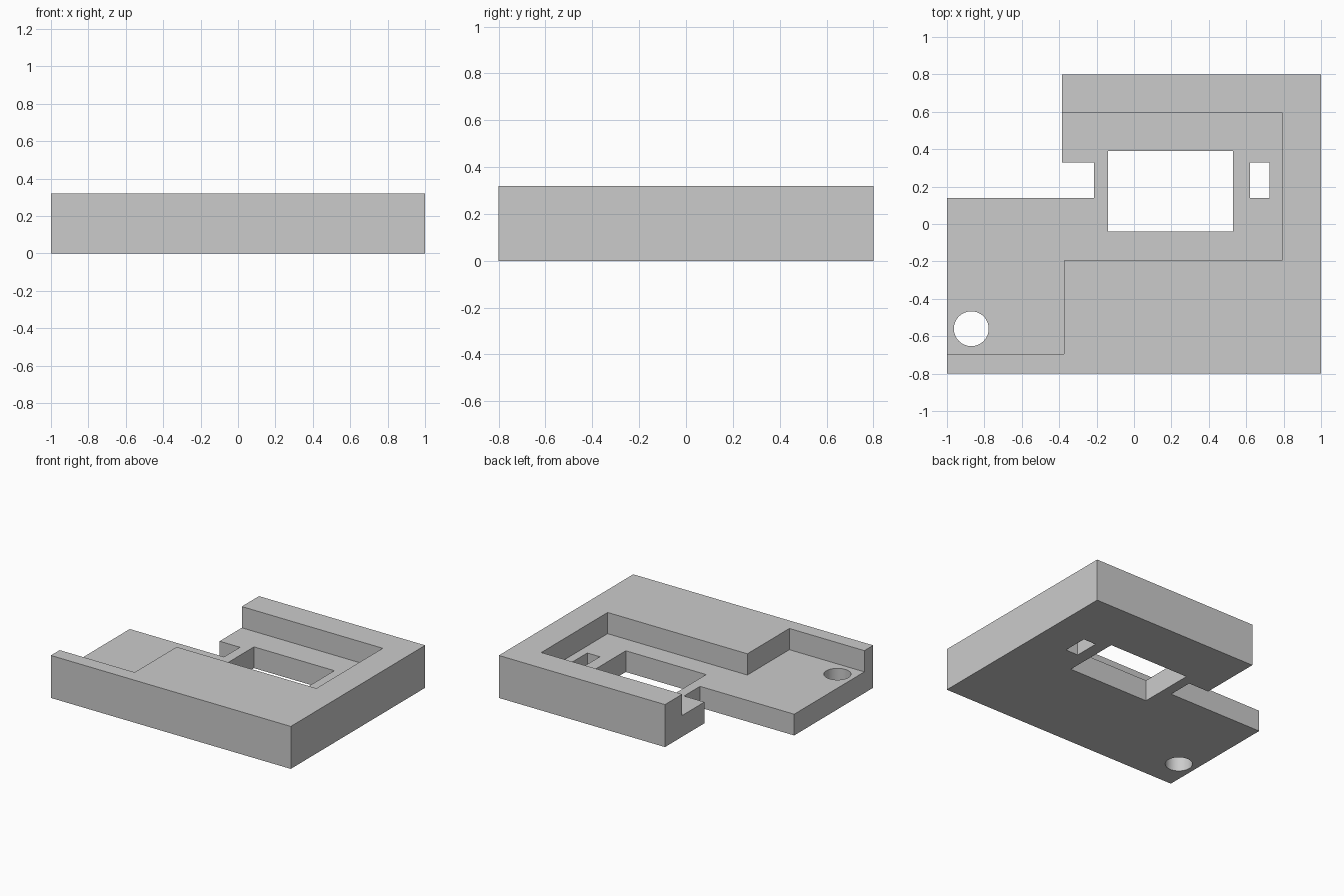
import bpy
import bmesh
from math import radians

cube = bpy.data.objects.get("Cube")
if cube:
    bpy.data.objects.remove(cube, do_unlink=True)

HEIGHT, FLOOR = 0.32, 0.16

grey = bpy.data.materials.new("light_grey")
grey.use_nodes = True
grey.diffuse_color = (0.6, 0.6, 0.6, 1)
grey.node_tree.nodes["Principled BSDF"].inputs["Base Color"].default_value = (0.6, 0.6, 0.6, 1)


def link(name, bm):
    bmesh.ops.recalc_face_normals(bm, faces=bm.faces)
    mesh = bpy.data.meshes.new(name)
    bm.to_mesh(mesh)
    bm.free()
    mesh.materials.append(grey)
    obj = bpy.data.objects.new(name, mesh)
    bpy.context.scene.collection.objects.link(obj)
    return obj


def prism(name, outline, z0, z1):
    """Extrude a flat outline from z0 up to z1."""
    bm = bmesh.new()
    face = bm.faces.new([bm.verts.new((x, y, z0)) for x, y in outline])
    new = bmesh.ops.extrude_face_region(bm, geom=[face])["geom"]
    top = [v for v in new if isinstance(v, bmesh.types.BMVert)]
    bmesh.ops.translate(bm, verts=top, vec=(0, 0, z1 - z0))
    return link(name, bm)


def box(name, x0, x1, y0, y1):
    return prism(name, [(x0, y0), (x1, y0), (x1, y1), (x0, y1)], -0.1, 0.5)


def cylinder(name, x, y, radius):
    bm = bmesh.new()
    bmesh.ops.create_cone(bm, cap_ends=True, segments=64, radius1=radius,
                          radius2=radius, depth=1)
    bmesh.ops.translate(bm, verts=bm.verts, vec=(x, y, 0))
    return link(name, bm)


# Full-height block with the cut-away corner and the side notch
body = prism("bracket_body", [(-1, -0.8), (1, -0.8), (1, 0.8), (-0.385, 0.8),
                              (-0.385, 0.33), (-0.215, 0.33), (-0.215, 0.14),
                              (-1, 0.14)], 0, HEIGHT)

# Stepped pocket, open on the right side, and the through holes
cutters = [
    prism("pocket_cutter", [(-1.2, -0.695), (-0.375, -0.695), (-0.375, -0.195),
                            (0.79, -0.195), (0.79, 0.595), (-1.2, 0.595)], FLOOR, 0.5),
    box("window_cutter", -0.14, 0.53, -0.04, 0.39),
    box("slot_cutter", 0.62, 0.725, 0.14, 0.33),
    cylinder("screw_hole_cutter", -0.87, -0.56, 0.093),
]

bpy.ops.object.select_all(action="DESELECT")
body.select_set(True)
bpy.context.view_layer.objects.active = body
for cutter in cutters:
    mod = body.modifiers.new(cutter.name, "BOOLEAN")
    mod.operation = "DIFFERENCE"
    mod.solver = "EXACT"
    mod.object = cutter
    bpy.ops.object.modifier_apply(modifier=mod.name)
    bpy.data.objects.remove(cutter, do_unlink=True)

# Round hole wall smooth, all other edges sharp
bpy.ops.object.shade_smooth_by_angle(angle=radians(30))
